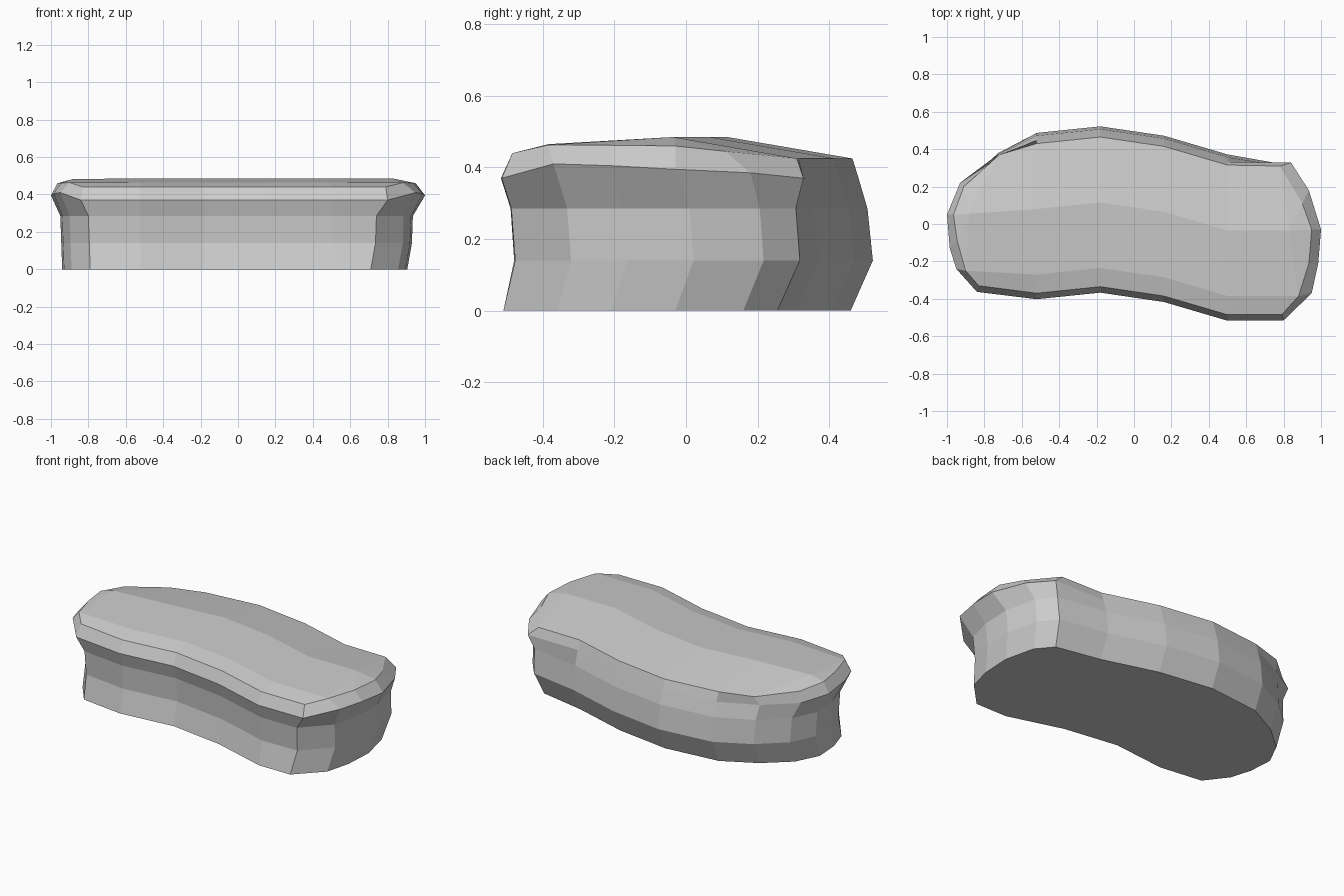
import bpy, bmesh

if "Cube" in bpy.data.objects:
    bpy.data.objects.remove(bpy.data.objects["Cube"])

# Stations along the length: x position and sideways shift of the cross-section
XS = [-0.52, -0.18, 0.16, 0.50]
SHIFT = [-0.035, 0.0, -0.05, -0.15]

# Cross-section per tier: front y, front z, back y, back z
TIERS = [(-0.36, 0.0, 0.46, 0.0),
         (-0.33, 0.14, 0.522, 0.14),
         (-0.34, 0.285, 0.507, 0.285),
         (-0.367, 0.37, 0.482, 0.37),
         (-0.335, 0.44, 0.465, 0.425)]

# Rounded end outlines, listed front corner to back corner
R_BASE = [(.71, -.51), (.856, -.36), (.895, -.21), (.905, -.03), (.86, .16), (.78, .255)]
R_LIP = [(.80, -.515), (.95, -.37), (.985, -.21), (1.0, -.03), (.935, .18), (.84, .328)]
R_TOP = [(.79, -.485), (.88, -.385), (.935, -.21), (.95, -.03), (.90, .11), (.78, .31)]
L_BASE = [(-.79, -.36), (-.89, -.23), (-.93, -.10), (-.94, .05), (-.87, .19), (-.72, .32)]
L_LIP = [(-.84, -.363), (-.95, -.24), (-.985, -.13), (-1.0, .05), (-.93, .22), (-.74, .345)]
L_TOP = [(-.83, -.33), (-.90, -.25), (-.945, -.09), (-.965, .05), (-.91, .20), (-.72, .37)]
LIP_Z = [.37, .41, .405, .395, .385, .37]
TOP_Z = [.44, .463, .462, .46, .445, .425]


def moved(pts, dx, dy, extra):
    """Shift an end outline, pushing its back half a little further."""
    return [(x + dx, y + dy + extra * i / 5) for i, (x, y) in enumerate(pts)]


rights = [R_BASE, moved(R_BASE, .025, .033, .03), moved(R_BASE, .03, .022, .03), R_LIP, R_TOP]
lefts = [L_BASE, moved(L_BASE, -.005, .03, .03), moved(L_BASE, -.01, .02, .03), L_LIP, L_TOP]
end_z = [[0] * 6, [.14] * 6, [.285] * 6, LIP_Z, TOP_Z]

bm = bmesh.new()

# Side wall rings: front stations, right end, back stations, left end
rings = []
for (fy, fz, by, bz), right, left, zs in zip(TIERS, rights, lefts, end_z):
    front = [(x, fy + s, fz) for x, s in zip(XS, SHIFT)]
    back = [(x, by + s, bz) for x, s in zip(XS, SHIFT)][::-1]
    r = [(x, y, z) for (x, y), z in zip(right, zs)]
    l = [(x, y, z) for (x, y), z in zip(left, zs)][::-1]
    rings.append([bm.verts.new(p) for p in front + r + back + l])

n = len(rings[0])
for a, b in zip(rings, rings[1:]):
    for i in range(n):
        j = (i + 1) % n
        bm.faces.new((a[i], a[j], b[j], b[i]))
bm.faces.new(rings[0][::-1])

# Crowned top: front and middle rows inside the last ring
top = rings[-1]
front, right, back, left = top[:4], top[4:10], top[10:14][::-1], top[14:][::-1]
row = [bm.verts.new((x, -0.235 + s, .465)) for x, s in zip(XS, SHIFT)]
mid = [bm.verts.new((x, 0.115 + s, .485)) for x, s in zip(XS, SHIFT)]
mid_r = bm.verts.new((.83, -.035, .485))
mid_l = bm.verts.new((-.88, .055, .483))

edge = [left[0]] + front + [right[0]]
inner = [left[1]] + row + [right[1]]
spine = [mid_l] + mid + [mid_r]
rear = [left[5]] + back + [right[5]]
for a, b in ((edge, inner), (inner, spine), (spine, rear)):
    for i in range(5):
        bm.faces.new((a[i], a[i + 1], b[i + 1], b[i]))
for end, hub in ((right, mid_r), (left, mid_l)):
    for i in range(1, 5):
        bm.faces.new((end[i], end[i + 1], hub))

bmesh.ops.recalc_face_normals(bm, faces=bm.faces[:])
mesh = bpy.data.meshes.new("curved_slab")
bm.to_mesh(mesh)
bm.free()
obj = bpy.data.objects.new("curved_slab", mesh)
bpy.context.collection.objects.link(obj)
